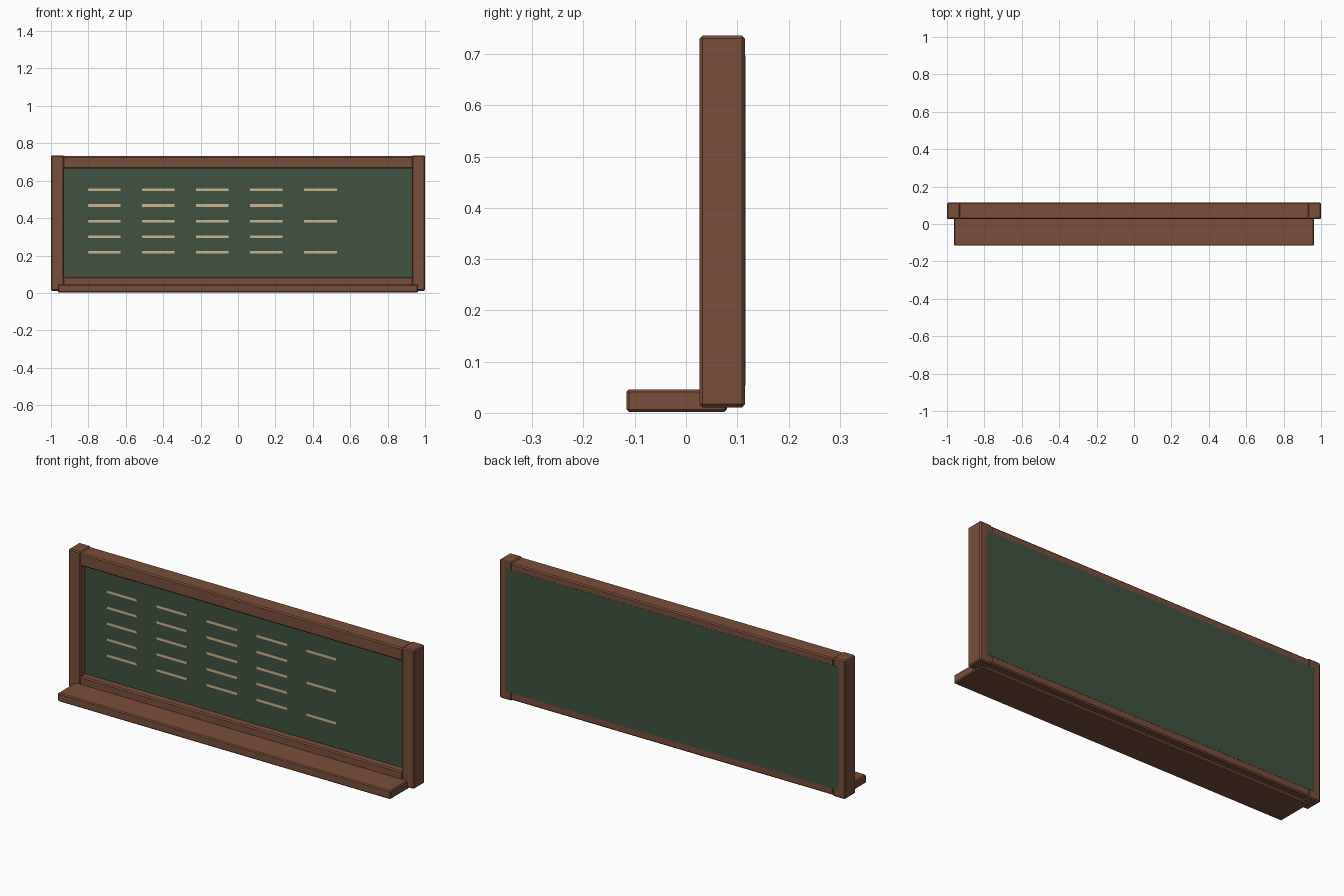
import bpy

if "Cube" in bpy.data.objects:
    bpy.data.objects.remove(bpy.data.objects["Cube"])


def material(name, rgb):
    m = bpy.data.materials.new(name)
    m.diffuse_color = (*rgb, 1.0)
    m.use_nodes = True
    m.node_tree.nodes["Principled BSDF"].inputs["Base Color"].default_value = m.diffuse_color
    return m


WOOD = material("brown wood", (0.195, 0.076, 0.042))
SLATE = material("green slate", (0.052, 0.086, 0.053))
CHALK = material("cream chalk", (0.60, 0.47, 0.28))


def box(name, x, y, z, mat, bevel=0.0):
    """Box from (min, max) ranges, with an optional small chamfer."""
    bpy.ops.mesh.primitive_cube_add(
        size=1, location=[(a + b) / 2 for a, b in (x, y, z)])
    ob = bpy.context.object
    ob.name = name
    ob.scale = [b - a for a, b in (x, y, z)]
    bpy.ops.object.transform_apply(location=False, rotation=False, scale=True)
    ob.data.materials.append(mat)
    if bevel:
        mod = ob.modifiers.new("chamfer", "BEVEL")
        mod.width = bevel
        mod.segments = 1
    return ob


# Frame: two posts and two rails
FRAME_Y = (0.026, 0.115)
box("left_post", (-1.0, -0.93), FRAME_Y, (0.011, 0.736), WOOD, 0.006)
box("right_post", (0.93, 1.0), FRAME_Y, (0.011, 0.736), WOOD, 0.006)
box("top_rail", (-0.935, 0.935), FRAME_Y, (0.664, 0.731), WOOD, 0.006)
box("bottom_rail", (-0.935, 0.935), FRAME_Y, (0.016, 0.086), WOOD, 0.006)

# Writing panel, recessed in front and showing on the back
box("board_panel", (-0.963, 0.963), (0.065, 0.116), (0.053, 0.697), SLATE)

# Chalk tray
box("chalk_tray", (-0.963, 0.963), (-0.116, 0.08), (0.002, 0.046), WOOD, 0.005)

# Chalk marks: five columns, the last one with every other row
for col in range(5):
    x0 = -0.803 + col * 0.289
    for row in range(5):
        if col == 4 and row % 2:
            continue
        z = 0.551 - row * 0.0835
        box(f"chalk_mark_{col}_{row}", (x0, x0 + 0.175), (0.062, 0.066),
            (z - 0.007, z + 0.007), CHALK)
